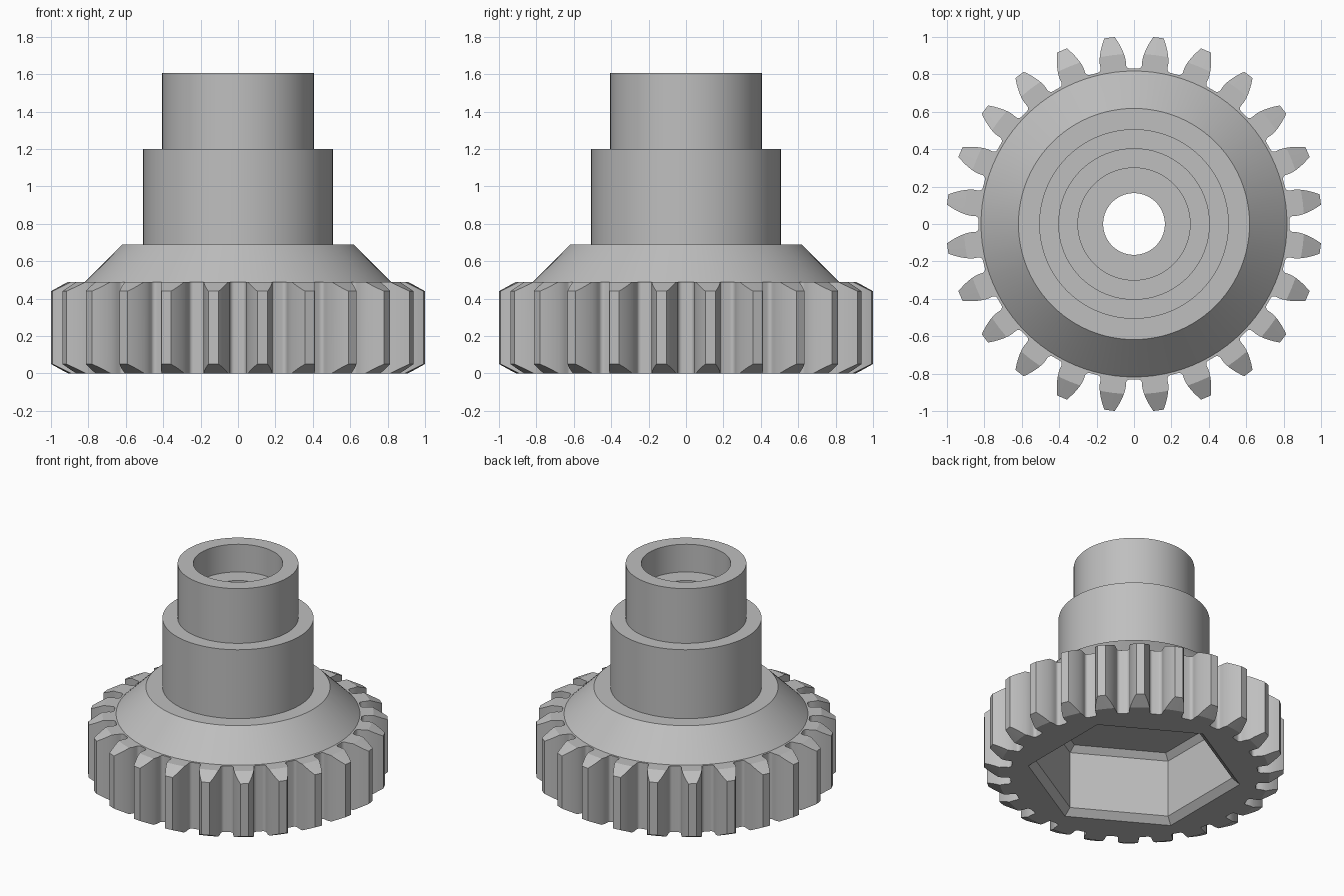
import bpy, bmesh, math
from math import sin, cos, tan, acos, pi

cube = bpy.data.objects.get("Cube")
if cube:
    bpy.data.objects.remove(cube, do_unlink=True)

steel = bpy.data.materials.new("grey_steel")
steel.use_nodes = True
grey = (0.52, 0.52, 0.52, 1)
steel.diffuse_color = grey
steel.node_tree.nodes["Principled BSDF"].inputs["Base Color"].default_value = grey


def finish(name, bm):
    bmesh.ops.remove_doubles(bm, verts=bm.verts, dist=1e-5)
    bmesh.ops.recalc_face_normals(bm, faces=bm.faces)
    mesh = bpy.data.meshes.new(name)
    bm.to_mesh(mesh)
    bm.free()
    mesh.materials.append(steel)
    obj = bpy.data.objects.new(name, mesh)
    bpy.context.collection.objects.link(obj)
    return obj


def lathe(name, profile, sides=96, turn=0.0):
    """Solid of revolution from (radius, z) points; few sides give a prism."""
    bm = bmesh.new()
    rings = []
    for r, z in profile:
        if r == 0:
            rings.append([bm.verts.new((0, 0, z))])
        else:
            angles = [turn + 2 * pi * i / sides for i in range(sides)]
            rings.append([bm.verts.new((r * cos(a), r * sin(a), z)) for a in angles])
    for low, high in zip(rings, rings[1:]):
        if len(low) == 1:
            bm.faces.new(high)
        elif len(high) == 1:
            bm.faces.new(low)
        else:
            for i in range(sides):
                j = (i + 1) % sides
                bm.faces.new((low[i], low[j], high[j], high[i]))
    return finish(name, bm)


def combine(target, tool, operation):
    mod = target.modifiers.new(operation.lower(), 'BOOLEAN')
    mod.operation = operation
    mod.solver = 'EXACT'
    mod.object = tool
    bpy.context.view_layer.objects.active = target
    bpy.ops.object.modifier_apply(modifier=mod.name)
    bpy.data.objects.remove(tool, do_unlink=True)


# Involute tooth proportions
TEETH = 24
TIP = 1.005
module = TIP / (TEETH + 2) * 2
pitch = module * TEETH / 2
base = pitch * cos(math.radians(20))
root = pitch - 1.25 * module
fillet = 0.022


def involute(r):
    a = acos(min(1, base / r))
    return tan(a) - a


def flank():
    """(radius, half angle) from the root fillet up to the tip."""
    half = pi / (2 * TEETH) + involute(pitch)
    pts = []
    for i in range(7):
        t = i / 6 * pi / 2
        pts.append((root + fillet * (1 - cos(t)), half + fillet * (1 - sin(t)) / root))
    for i in range(9):
        r = base + (TIP - base) * i / 8
        pts.append((r, half - involute(r)))
    return pts


# Toothed wheel: extruded outline trimmed by a blank with bevelled rims
bm = bmesh.new()
side = flank()
outline = []
for k in range(TEETH):
    mid = (k + 0.5) * 2 * pi / TEETH
    outline += [(r, mid - a) for r, a in side]
    outline += [(r, mid + a) for r, a in reversed(side)]
cap = bm.faces.new([bm.verts.new((r * cos(a), r * sin(a), -0.1)) for r, a in outline])
top = bmesh.ops.extrude_face_region(bm, geom=[cap])["geom"]
bmesh.ops.translate(bm, vec=(0, 0, 0.7),
                    verts=[v for v in top if isinstance(v, bmesh.types.BMVert)])
gear = finish("gear_with_hub", bm)
blank = lathe("bevelled_blank", [(0, 0), (0.91, 0), (1.1, 0.1), (1.1, 0.39),
                                 (0.91, 0.49), (0, 0.49)])
combine(gear, blank, 'INTERSECT')

# Conical shoulder and stepped hub
hub = lathe("stepped_hub", [(0, 0.3), (0.818, 0.3), (0.818, 0.49), (0.618, 0.69),
                            (0.507, 0.69), (0.507, 1.2), (0.405, 1.2),
                            (0.405, 1.605), (0, 1.605)])
combine(gear, hub, 'UNION')

# Hexagonal nut pocket with bevelled mouth and ceiling
pocket = lathe("hex_pocket", [(0, -0.045), (0.772, -0.045), (0.668, 0.045),
                              (0.668, 0.47), (0.622, 0.51), (0, 0.51)], 6, pi / 6)
combine(gear, pocket, 'DIFFERENCE')

# Through bore with a wider seat at the top
bore = lathe("stepped_bore", [(0, 0.4), (0.165, 0.4), (0.165, 1.4), (0.3, 1.4),
                              (0.3, 1.8), (0, 1.8)])
combine(gear, bore, 'DIFFERENCE')

bpy.ops.object.select_all(action='DESELECT')
gear.select_set(True)
bpy.context.view_layer.objects.active = gear
bpy.ops.object.shade_smooth_by_angle(angle=math.radians(20))
